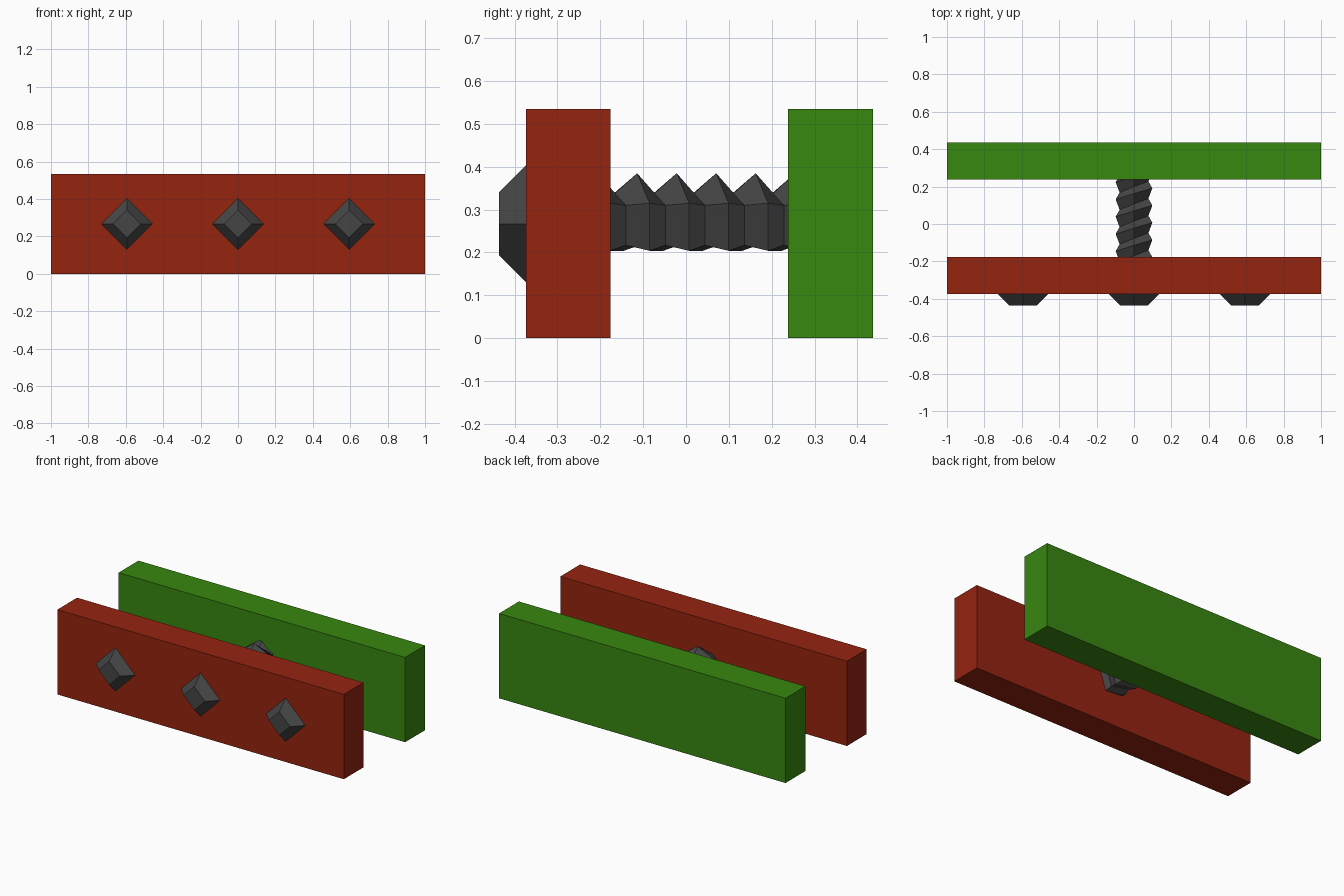
import bpy
import math

if "Cube" in bpy.data.objects:
    bpy.data.objects.remove(bpy.data.objects["Cube"])


def material(name, rgb):
    m = bpy.data.materials.new(name)
    m.diffuse_color = (*rgb, 1)
    m.use_nodes = True
    m.node_tree.nodes["Principled BSDF"].inputs["Base Color"].default_value = m.diffuse_color
    return m


RED = material("red", (0.30, 0.017, 0.005))
GREEN = material("green", (0.039, 0.245, 0.005))
GREY = material("dark grey", (0.06, 0.06, 0.06))


def jaw(name, y0, y1, mat):
    bpy.ops.mesh.primitive_cube_add(size=1, location=(0, (y0 + y1) / 2, 0.2675))
    o = bpy.context.object
    o.name = name
    o.scale = (2, y1 - y0, 0.535)
    o.data.materials.append(mat)


# Two long jaws
jaw("front_jaw", -0.373, -0.176, RED)
jaw("back_jaw", 0.238, 0.436, GREEN)

# Four-sided studs on the front jaw
for i, x in enumerate((-0.594, 0, 0.594)):
    bpy.ops.mesh.primitive_cone_add(vertices=4, radius1=0.14, radius2=0.074,
                                    depth=0.066, location=(x, -0.403, 0.267),
                                    rotation=(math.pi / 2, 0, 0))
    o = bpy.context.object
    o.name = "stud_%d" % (i + 1)
    o.data.materials.append(GREY)

# Five-sided screw: crest and root follow a stepped helix
PITCH = 0.0922
# (crest x, crest z, root x, root z, step along y) clockwise from the top
SECTION = [
    (0.0, 0.385, 0.0, 0.335, 0.0),
    (0.098, 0.315, 0.077, 0.31, 0.029),
    (0.060, 0.204, 0.048, 0.217, 0.029),
    (-0.060, 0.204, -0.048, 0.217, 0.061),
    (-0.098, 0.315, -0.077, 0.31, 0.061),
]
verts, faces = [], []
for turn in range(7):
    for cx, cz, rx, rz, step in SECTION:
        y = -0.114 + (turn - 2) * PITCH + step
        verts.append((cx, y, cz))
        verts.append((rx, y + 0.4 * PITCH, rz))
count = len(verts) // 2
for i in range(count - 1):
    faces.append((2 * i, 2 * i + 1, 2 * i + 3, 2 * i + 2))
    if i + 6 < count:
        faces.append((2 * i + 1, 2 * i + 10, 2 * i + 12, 2 * i + 3))
mesh = bpy.data.meshes.new("screw")
mesh.from_pydata(verts, [], faces)
mesh.update()
screw = bpy.data.objects.new("screw", mesh)
bpy.context.collection.objects.link(screw)
mesh.materials.append(GREY)
# Make sure the faces point outwards
if sum(p.normal.x * p.center.x + p.normal.z * (p.center.z - 0.28) for p in mesh.polygons) < 0:
    mesh.flip_normals()
